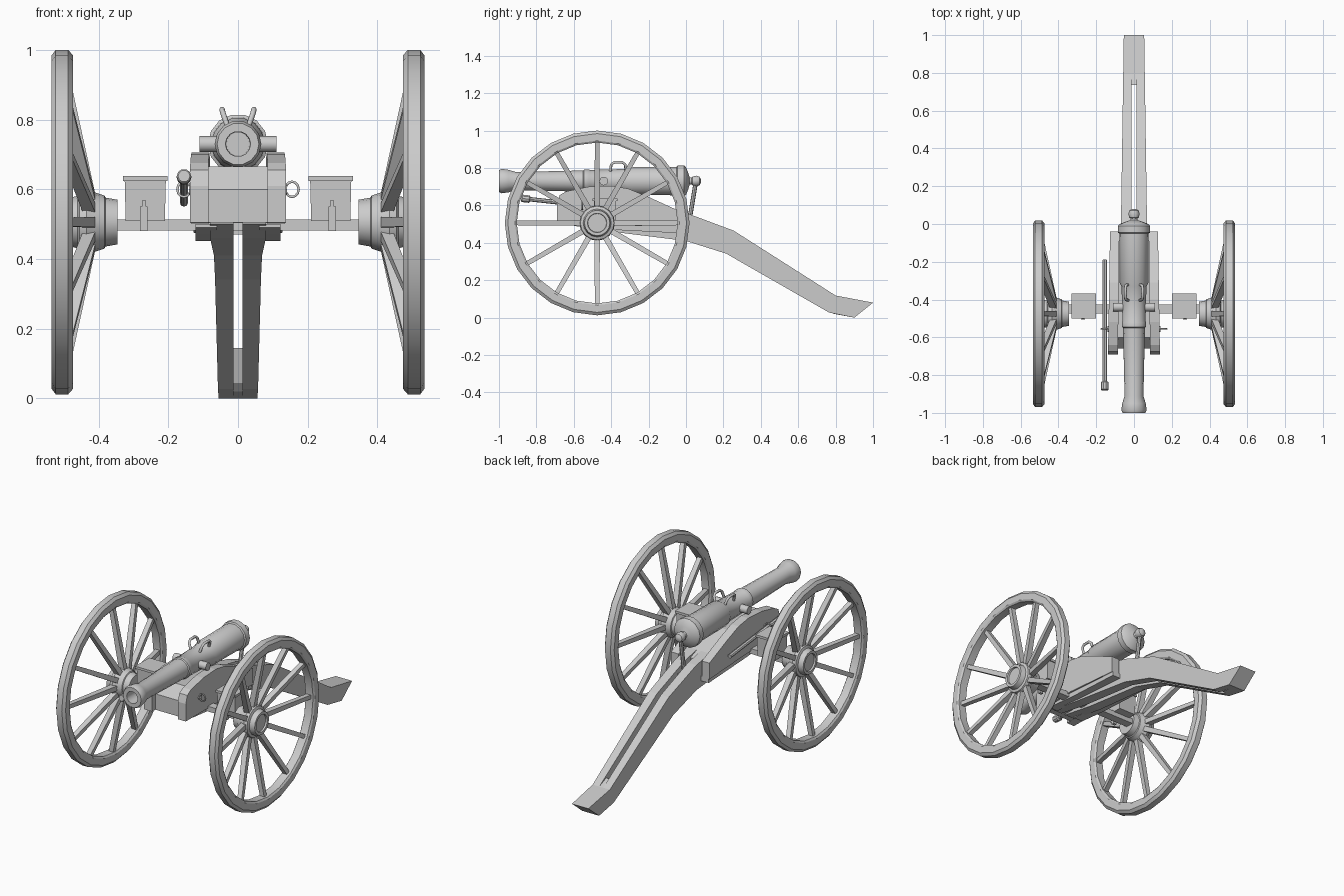
import bpy, bmesh, math
from mathutils import Vector, Matrix

if "Cube" in bpy.data.objects:
    bpy.data.objects.remove(bpy.data.objects["Cube"])


def finish(bm, name, smooth=False):
    bmesh.ops.recalc_face_normals(bm, faces=bm.faces)
    me = bpy.data.meshes.new(name)
    bm.to_mesh(me)
    bm.free()
    ob = bpy.data.objects.new(name, me)
    bpy.context.collection.objects.link(ob)
    if smooth:
        bpy.ops.object.select_all(action='DESELECT')
        ob.select_set(True)
        bpy.context.view_layer.objects.active = ob
        bpy.ops.object.shade_smooth_by_angle(angle=math.radians(35))
    return ob


def lathe(name, prof, n, axis, origin, closed=False, turn=0.0):
    """Revolve (distance along axis, radius) points; the ends are capped unless closed."""
    bm = bmesh.new()
    rot = Vector((0, 0, 1)).rotation_difference(Vector(axis)).to_matrix()
    rings = [[bm.verts.new(rot @ Vector((r * math.cos(2 * math.pi * i / n + turn),
                                         r * math.sin(2 * math.pi * i / n + turn), h)) + Vector(origin))
              for i in range(n)] for h, r in prof]
    pairs = list(zip(rings, rings[1:]))
    if closed:
        pairs.append((rings[-1], rings[0]))
    else:
        bm.faces.new(rings[0])
        bm.faces.new(rings[-1])
    for a, b in pairs:
        for i in range(n):
            j = (i + 1) % n
            bm.faces.new((a[i], a[j], b[j], b[i]))
    return finish(bm, name, True)


def rod(name, a, b, r, n=8):
    d = Vector(b) - Vector(a)
    return lathe(name, [(0, r), (d.length, r)], n, d.normalized(), a)


def box(name, lo, hi):
    bm = bmesh.new()
    c = [(p + q) / 2 for p, q in zip(lo, hi)]
    s = [q - p for p, q in zip(lo, hi)]
    bmesh.ops.create_cube(bm, size=1, matrix=Matrix.Translation(c) @ Matrix.Diagonal((*s, 1)))
    return finish(bm, name)


def slab(name, prof, xin, xout):
    """Side profile of (y, z) points given thickness between two x functions of y."""
    bm = bmesh.new()
    a = [bm.verts.new((xin(y), y, z)) for y, z in prof]
    b = [bm.verts.new((xout(y), y, z)) for y, z in prof]
    bm.faces.new(a)
    bm.faces.new(b)
    n = len(prof)
    for i in range(n):
        j = (i + 1) % n
        bm.faces.new((a[i], a[j], b[j], b[i]))
    return finish(bm, name)


def tube(name, pts, r, cyclic=False):
    cu = bpy.data.curves.new(name, 'CURVE')
    cu.dimensions = '3D'
    cu.bevel_depth = r
    cu.bevel_resolution = 1
    cu.use_fill_caps = True
    sp = cu.splines.new('POLY')
    sp.points.add(len(pts) - 1)
    for p, co in zip(sp.points, pts):
        p.co = (*co, 1)
    sp.use_cyclic_u = cyclic
    ob = bpy.data.objects.new(name, cu)
    bpy.context.collection.objects.link(ob)
    return ob


# Barrel with a hollow bore
lathe("barrel", [(-.8, .034), (-1, .036), (-1, .06), (-.985, .067), (-.95, .062), (-.91, .05),
                 (-.55, .058), (-.545, .064), (-.52, .064), (-.515, .061), (-.33, .066),
                 (-.31, .076), (-.05, .078), (-.045, .086), (-.01, .086), (0, .076), (.012, .045),
                 (.02, .02), (.035, .018)], 14, (0, 1, 0), (0, 0, .73))
# Breech knob and elevating screw
lathe("breech_knob", [(.025, .012), (.035, .025), (.055, .03), (.072, .024), (.08, .01)],
      10, (0, 1, 0), (0, 0, .73))
rod("elevating_screw", (0, .055, .74), (0, .015, .5), .012)
box("screw_block", (-.016, -.06, .47), (.016, .06, .51))
rod("trunnions", (-.11, -.44, .73), (.11, -.44, .73), .023, 12)

# Wheels share one hub height
WY, WZ = -.475, .506
for s, side in ((1, "right"), (-1, "left")):
    ax, o = (s, 0, 0), (0, WY, WZ)
    lathe(f"{side}_wheel_rim", [(.48, .43), (.473, .44), (.473, .478), (.487, .494), (.523, .494),
                                (.535, .478), (.535, .44), (.528, .43)], 24, ax, o, True)
    lathe(f"{side}_wheel_hub", [(.345, .03), (.345, .064), (.38, .07), (.383, .076), (.41, .085),
                                (.435, .095), (.455, .09), (.46, .075), (.49, .068),
                                (.49, .052), (.48, .05)], 16, ax, o)
    # Dished spokes
    bm = bmesh.new()
    for k in range(12):
        a = k * math.pi / 6
        u, t = Vector((0, math.cos(a), math.sin(a))), Vector((0, -math.sin(a), math.cos(a)))
        ends = []
        for r, x, w, d in ((.07, .425, .015, .018), (.445, .503, .012, .014)):
            c = Vector((s * x, WY, WZ)) + u * r
            ends.append([bm.verts.new(c + t * w * p + Vector((d * q, 0, 0)))
                         for p, q in ((-1, -1), (1, -1), (1, 1), (-1, 1))])
        for i in range(4):
            j = (i + 1) % 4
            bm.faces.new((ends[0][i], ends[0][j], ends[1][j], ends[1][i]))
        bm.faces.new(ends[0])
        bm.faces.new(ends[1])
    finish(bm, f"{side}_wheel_spokes")

    # Cheek with chamfered look, and the strip below it
    slab(f"{side}_cheek", [(-.69, .505), (-.69, .61), (-.675, .655), (-.64, .675), (-.52, .7), (-.4, .705),
                           (-.31, .69), (-.2, .645), (-.04, .572), (-.04, .475), (-.4, .5)],
         lambda y: s * (.077 - .012 * y), lambda y: s * (.126 - .017 * y))
    slab(f"{side}_cheek_strip", [(-.6, .5), (-.4, .5), (-.04, .48), (-.04, .452), (-.4, .47), (-.6, .49)],
         lambda y: s * .06, lambda y: s * .122)
    # Trail beam
    slab(f"{side}_trail_beam", [(-.62, .5), (-.62, .6), (-.3, .62), (0, .56), (.255, .465), (.8, .118), (1, .08),
                                (.9, 0), (.765, .027), (.215, .342), (0, .41), (-.4, .46)],
         lambda y: s * .013, lambda y: s * (.069 - .015 * y if y > -.1 else .08))

    # Axle box, lid and strap
    bm = bmesh.new()
    bmesh.ops.create_cube(bm, size=1)
    for v in bm.verts:
        k = 1 if v.co.z > 0 else .95
        v.co = Vector((s * .266 + v.co.x * .118 * k, -.433 + v.co.y * .12 * k, .568 + v.co.z * .118))
    finish(bm, f"{side}_axle_box")
    box(f"{side}_box_lid", (s * .266 - .064, -.5, .624), (s * .266 + .064, -.367, .638))
    box(f"{side}_box_strap", (s * .27 - .011, -.505, .48), (s * .27 + .011, -.488, .55))
    box(f"{side}_box_hasp", (s * .27 - .006, -.503, .545), (s * .27 + .006, -.488, .568))

    # Lifting handle on the barrel
    tube(f"{side}_lifting_handle", [(s * .028, -.405, .775), (s * .043, -.4, .818), (s * .046, -.385, .83),
                                    (s * .046, -.34, .83), (s * .043, -.325, .818), (s * .028, -.32, .775)], .008)
    # Implement ring on the cheek
    tube(f"{side}_implement_ring", [(s * .155 + .019 * math.cos(i * math.pi / 6), -.555,
                                     .6 + .022 * math.sin(i * math.pi / 6)) for i in range(12)], .004, True)
    rod(f"{side}_ring_bolt", (s * .12, -.555, .6), (s * .14, -.555, .6), .016)

# Trail end block, front transom, axle
slab("trail_end_block", [(.735, .145), (.8, .118), (1, .08), (.9, 0), (.79, .02), (.765, .045)],
     lambda y: -.014, lambda y: .014)
slab("front_transom", [(-.66, .505), (-.66, .6), (-.6, .665), (-.3, .655), (-.06, .56), (-.06, .5)],
     lambda y: -.086, lambda y: .086)
box("axle", (-.36, -.475, .482), (.36, -.425, .513))

# Rammer with head, hung on the left
p, q = Vector((-.155, -.88, .638)), Vector((-.155, -.19, .562))
rod("rammer_shaft", p, q, .012)
d = (q - p).normalized()
lathe("rammer_head", [(0, .017), (.005, .021), (.042, .021), (.047, .015)], 10, d, p)
